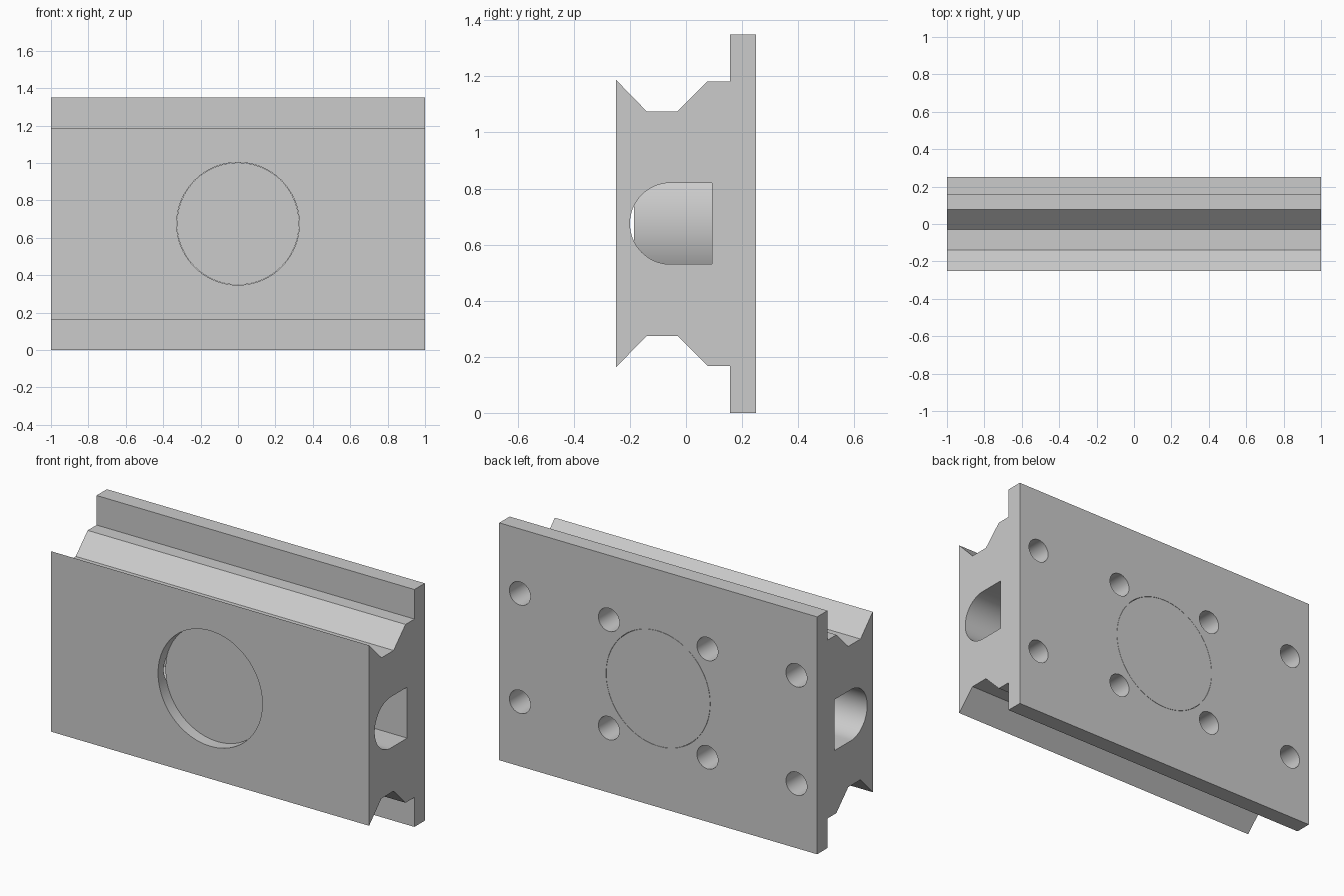
import bpy, bmesh, math
from mathutils import Vector

cube = bpy.data.objects.get("Cube")
if cube:
    bpy.data.objects.remove(cube, do_unlink=True)

MID = 0.675      # height of the symmetry plane
BACK = 0.25      # rear face

grey = bpy.data.materials.new("plain_grey")
grey.use_nodes = True
colour = (0.6, 0.6, 0.6, 1)
grey.diffuse_color = colour
grey.node_tree.nodes["Principled BSDF"].inputs["Base Color"].default_value = colour


def prism(name, outline, half):
    """Extrude a (y, z) outline along x, from -half to half."""
    bm = bmesh.new()
    face = bm.faces.new([bm.verts.new((-half, y, z)) for y, z in outline])
    out = bmesh.ops.extrude_face_region(bm, geom=[face])
    moved = [g for g in out["geom"] if isinstance(g, bmesh.types.BMVert)]
    bmesh.ops.translate(bm, verts=moved, vec=Vector((2 * half, 0, 0)))
    bmesh.ops.recalc_face_normals(bm, faces=bm.faces)
    mesh = bpy.data.meshes.new(name)
    bm.to_mesh(mesh)
    bm.free()
    mesh.materials.append(grey)
    obj = bpy.data.objects.new(name, mesh)
    bpy.context.collection.objects.link(obj)
    return obj


def rod(name, x, z, radius, y0, y1, sides):
    """Cylinder lying along y."""
    bpy.ops.mesh.primitive_cylinder_add(
        vertices=sides, radius=radius, depth=y1 - y0,
        location=(x, (y0 + y1) / 2, z), rotation=(math.pi / 2, 0, 0))
    obj = bpy.context.object
    obj.name = name
    obj.data.materials.append(grey)
    return obj


def cut(target, cutter):
    """Subtract the cutter, then discard it."""
    cutter.hide_render = True
    mod = target.modifiers.new("cut", "BOOLEAN")
    mod.operation = "DIFFERENCE"
    mod.solver = "EXACT"
    mod.object = cutter
    bpy.context.view_layer.objects.active = target
    bpy.ops.object.modifier_apply(modifier=mod.name)
    bpy.data.objects.remove(cutter, do_unlink=True)


def smooth(obj):
    bpy.ops.object.select_all(action="DESELECT")
    obj.select_set(True)
    bpy.context.view_layer.objects.active = obj
    bpy.ops.object.shade_smooth_by_angle(angle=math.radians(30))


# Rail body: notched upper edge mirrored to the lower edge, with rear plate
upper = [(-0.25, 0.513), (-0.14, 0.4), (-0.03, 0.4), (0.077, 0.507),
         (0.157, 0.507), (0.157, MID), (BACK, MID)]
outline = [(y, MID + h) for y, h in upper]
outline += [(y, MID - h) for y, h in reversed(upper)]
body = prism("rail_body", outline, 1)

# Lengthwise slot, rounded toward the front
R = 0.145
slot = [(0.092, MID - R), (0.092, MID + R)]
for i in range(33):
    a = math.pi * (0.5 + i / 32)
    slot.append((-0.055 + R * math.cos(a), MID + R * math.sin(a)))
cut(body, prism("slot_cutter", slot, 1.1))

# Central bore
cut(body, rod("bore_cutter", 0, MID, 0.328, -0.4, 0.4, 96))

# Blind bolt holes in the rear plate
for x in (-0.87, -0.31, 0.31, 0.87):
    for side in (-1, 1):
        cut(body, rod("bolt_cutter", x, MID + side * 0.308, 0.066,
                      -0.05, 0.4, 32))
smooth(body)

# Round plug, recessed at the front and flush at the back
smooth(rod("round_plug", 0, MID, 0.3265, -0.185, BACK, 96))
